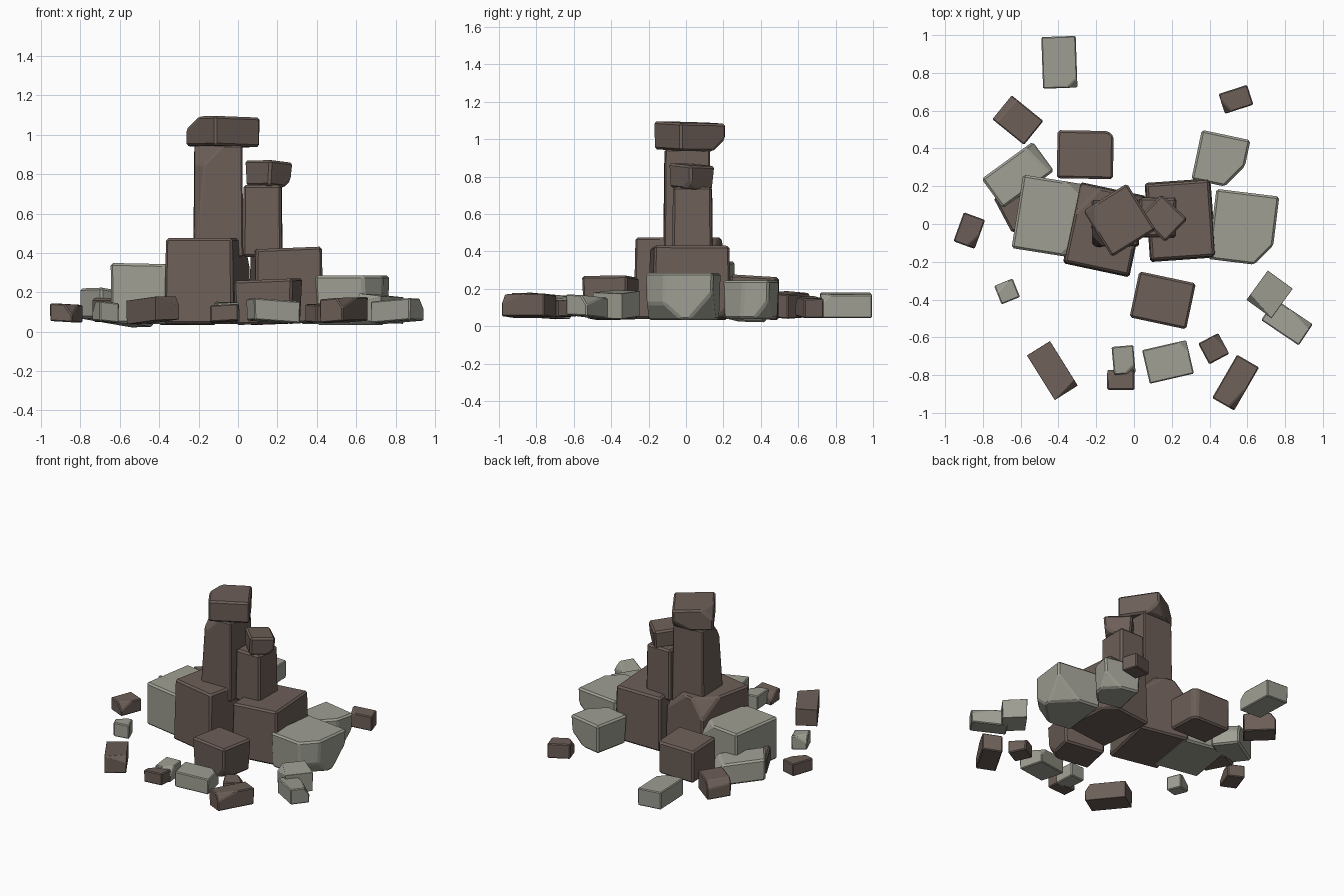
import bpy, bmesh, math, random
from mathutils import Vector, Matrix

if "Cube" in bpy.data.objects:
    bpy.data.objects.remove(bpy.data.objects["Cube"])

random.seed(4)


def material(name, colour):
    m = bpy.data.materials.new(name)
    m.diffuse_color = (*colour, 1)
    m.use_nodes = True
    m.node_tree.nodes["Principled BSDF"].inputs["Base Color"].default_value = m.diffuse_color
    return m


BROWN = material("brown_stone", (0.152, 0.114, 0.097))
GREY = material("grey_stone", (0.345, 0.345, 0.295))


def rock(name, mat, x, y, w, d, turn, z0, z1, base=0.95, slope=(0, 0), cuts=(), bevel=0.012):
    """Hewn block: turned, tapered, sheared box with corners sliced off and edges bevelled."""
    bm = bmesh.new()
    bmesh.ops.create_cube(bm, size=1)
    spin = Matrix.Rotation(math.radians(turn), 3, 'Z')
    for v in bm.verts:
        s = 0.96 if v.co.z > 0 else base
        p = spin @ Vector((v.co.x * w * s, v.co.y * d * s, 0))
        z = z1 if v.co.z > 0 else z0
        v.co = (x + p.x, y + p.y, z + slope[0] * p.x + slope[1] * p.y)
    for direction, depth in cuts:
        n = Vector(direction).normalized()
        reach = max(v.co.dot(n) for v in bm.verts) - depth
        res = bmesh.ops.bisect_plane(bm, geom=bm.verts[:] + bm.edges[:] + bm.faces[:],
                                     plane_co=n * reach, plane_no=n, clear_outer=True)
        edges = [e for e in res["geom_cut"] if isinstance(e, bmesh.types.BMEdge)]
        bmesh.ops.holes_fill(bm, edges=edges, sides=0)
    bmesh.ops.bevel(bm, geom=bm.edges[:], offset=bevel, segments=1, affect='EDGES',
                    profile=0.5, clamp_overlap=True)
    bmesh.ops.recalc_face_normals(bm, faces=bm.faces[:])
    me = bpy.data.meshes.new(name)
    bm.to_mesh(me)
    bm.free()
    me.materials.append(mat)
    bpy.context.collection.objects.link(bpy.data.objects.new(name, me))


# Large base boulders
rock("centre_boulder", BROWN, -0.155, -0.03, 0.36, 0.44, -12, 0.04, 0.475, base=1,
     cuts=[((1, 1, 1), 0.08), ((-1, 1, 1), 0.07), ((1, 0, 0.6), 0.03)])
rock("right_boulder", BROWN, 0.245, 0.02, 0.35, 0.42, 4, 0.04, 0.425, base=1,
     slope=(0.04, 0), cuts=[((1, 1, -1), 0.04)])
rock("left_grey_boulder", GREY, -0.447, 0.04, 0.36, 0.41, -9, 0.04, 0.345,
     slope=(-0.02, 0), cuts=[((1, 1, 1), 0.06), ((1, -1, 1), 0.05)])
rock("right_grey_boulder", GREY, 0.58, -0.02, 0.35, 0.39, -7, 0.035, 0.285, base=0.92,
     cuts=[((1, -1, 0), 0.07), ((1, -1, -1), 0.05), ((1, 1, -1), 0.08)])
rock("front_boulder", BROWN, 0.152, -0.404, 0.32, 0.26, -12, 0.04, 0.265, base=0.9,
     slope=(0.04, 0), cuts=[((1, -1, -1), 0.04)])
rock("back_boulder", BROWN, -0.258, 0.367, 0.31, 0.265, -1, 0.04, 0.27,
     slope=(0, -0.06), cuts=[((1, 1, 0), 0.02)])
rock("back_right_boulder", GREY, 0.46, 0.34, 0.275, 0.28, -12, 0.04, 0.245, base=0.9,
     cuts=[((1, -1, 0), 0.07), ((1, 1, -1), 0.05)])
rock("back_left_slab", GREY, -0.615, 0.26, 0.35, 0.2, 36, 0.045, 0.2,
     slope=(-0.1, -0.1), cuts=[((1, 1, 1), 0.04)])
rock("tucked_stone", BROWN, -0.61, 0.09, 0.2, 0.22, 28, 0.05, 0.17)

# Standing columns
rock("tall_column", BROWN, -0.1, 0.005, 0.25, 0.25, 1, 0.38, 0.945, base=1,
     cuts=[((-1, -1, 0.1), 0.04), ((-1, -1, 1), 0.05)])
rock("short_column", BROWN, 0.125, 0.035, 0.2, 0.215, -1, 0.38, 0.745, base=1)

# Capstones resting on the columns
rock("tall_capstone", BROWN, -0.077, 0.02, 0.285, 0.3, 32, 0.94, 1.09,
     slope=(-0.02, -0.03), cuts=[((-1, 0, 1), 0.05), ((0, 1, -1), 0.05)])
rock("short_capstone", BROWN, 0.15, 0.025, 0.2, 0.195, -44, 0.735, 0.865, base=0.86,
     slope=(-0.05, -0.07), cuts=[((-1, -1, 0), 0.02), ((1, 0, -1), 0.03)])

# Scattered stones: x, y, width, depth, turn, top
BROWN_STONES = [
    (-0.615, 0.55, 0.225, 0.17, -39, 0.18),
    (0.54, 0.66, 0.165, 0.115, 18, 0.155),
    (-0.872, -0.035, 0.125, 0.17, -20, 0.14),
    (-0.432, -0.776, 0.29, 0.15, -58, 0.17),
    (-0.07, -0.825, 0.15, 0.11, 0, 0.135),
    (0.422, -0.66, 0.125, 0.13, 28, 0.14),
    (0.538, -0.84, 0.275, 0.14, 60, 0.17),
]
GREY_STONES = [
    (-0.395, 0.856, 0.19, 0.285, 2, 0.175),
    (-0.672, -0.357, 0.11, 0.11, 22, 0.15),
    (-0.055, -0.72, 0.12, 0.155, 5, 0.15),
    (0.18, -0.73, 0.25, 0.19, 13, 0.16),
    (0.718, -0.372, 0.17, 0.2, -36, 0.185),
    (0.81, -0.52, 0.25, 0.14, -34, 0.16),
]
for label, mat, stones in (("brown", BROWN, BROWN_STONES), ("grey", GREY, GREY_STONES)):
    for i, (x, y, w, d, turn, top) in enumerate(stones):
        corner = [random.choice((-1, 1)) for _ in range(2)] + [1]
        slope = (random.uniform(-0.1, 0.1), random.uniform(-0.1, 0.1))
        rock(f"scattered_{label}_stone_{i + 1}", mat, x, y, w, d, turn, 0.05, top,
             slope=slope, cuts=[(corner, 0.03)], bevel=0.006)
